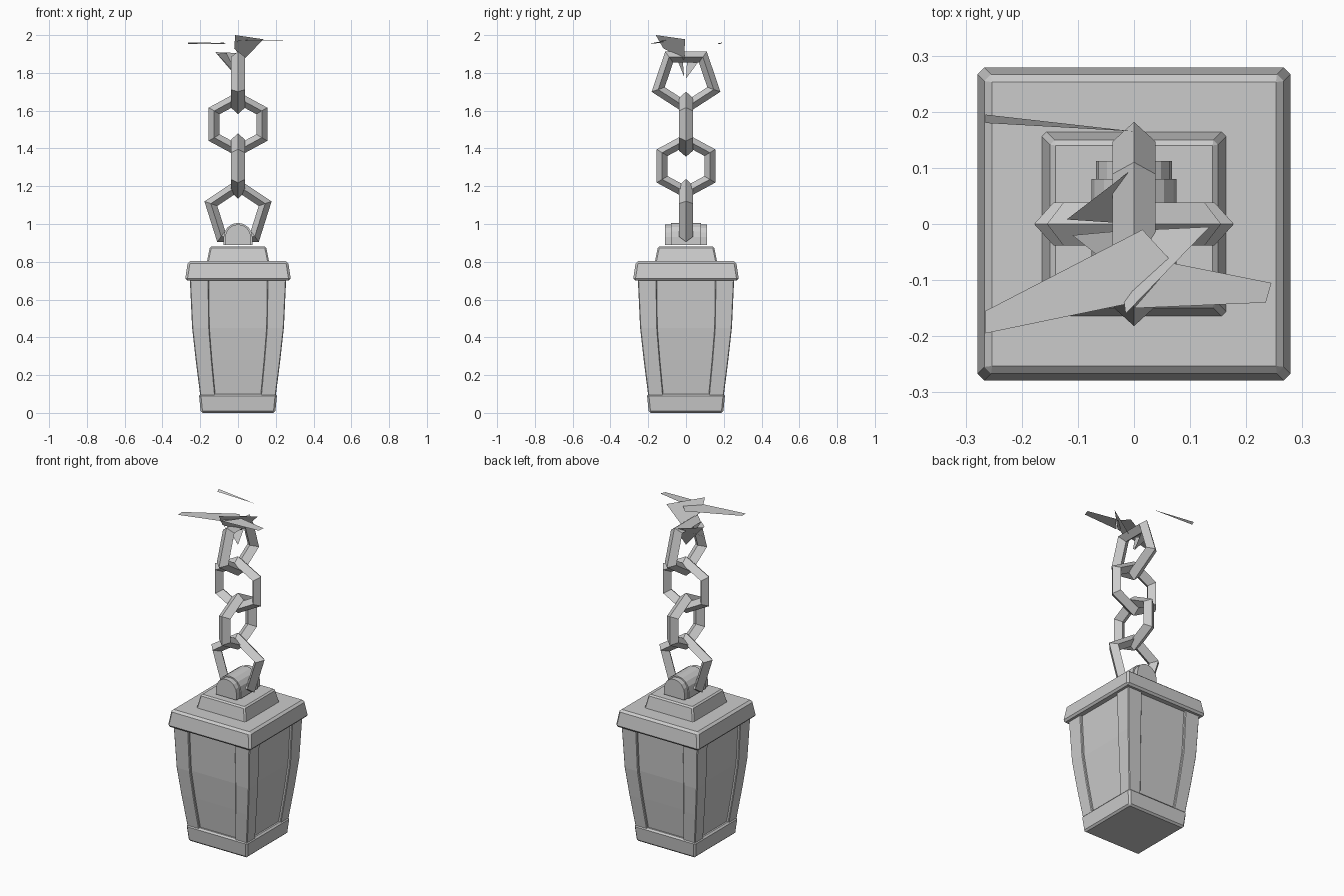
import bpy
import math
from mathutils import Vector

if "Cube" in bpy.data.objects:
    bpy.data.objects.remove(bpy.data.objects["Cube"])


def add_mesh(name, verts, faces, bevel=0):
    me = bpy.data.meshes.new(name)
    me.from_pydata([tuple(v) for v in verts], [], faces)
    me.validate()
    ob = bpy.data.objects.new(name, me)
    bpy.context.collection.objects.link(ob)
    if bevel:
        mod = ob.modifiers.new("edge_wear", 'BEVEL')
        mod.width = bevel
        mod.segments = 1
    return ob


def loft(name, rings, bevel=0):
    """Join equal-length rings into a capped solid."""
    n = len(rings[0])
    verts = [v for r in rings for v in r]
    faces = [tuple(reversed(range(n))), tuple(range(len(verts) - n, len(verts)))]
    for k in range(len(rings) - 1):
        for i in range(n):
            j = (i + 1) % n
            faces.append((k * n + i, k * n + j, (k + 1) * n + j, (k + 1) * n + i))
    return add_mesh(name, verts, faces, bevel)


def rect(x0, x1, y0, y1, z):
    return [(x0, y0, z), (x1, y0, z), (x1, y1, z), (x0, y1, z)]


def square_stack(name, steps, bevel=0):
    return loft(name, [rect(-h, h, -h, h, z) for h, z in steps], bevel)


# Lantern base, cap and top tier
square_stack("base", [(0.197, 0.0), (0.207, 0.10)], 0.01)
square_stack("cap", [(0.281, 0.70), (0.265, 0.803)], 0.012)
square_stack("top_tier", [(0.166, 0.795), (0.148, 0.882)], 0.008)

# Bulging glass body, slightly recessed behind the posts
profile = [(0.20, 0.09), (0.224, 0.28), (0.243, 0.45), (0.255, 0.71)]
square_stack("glass_body", [(h - 0.014, z) for h, z in profile])

# Four corner posts following the same profile
for sx in (-1, 1):
    for sy in (-1, 1):
        rings = []
        for h, z in profile:
            w = 0.08 + 0.02 * (z - 0.09) / 0.62
            xs = sorted((sx * h, sx * (h - w)))
            ys = sorted((sy * h, sy * (h - w)))
            rings.append(rect(*xs, *ys, z))
        loft("corner_post", rings, 0.004)


# Arched hanger on top
def arch(name, r, depth, z0, zc):
    pts = [(r, z0)] + [(r * math.cos(math.pi * i / 8), zc + r * math.sin(math.pi * i / 8))
                       for i in range(9)] + [(-r, z0)]
    loft(name, [[(x, y, z) for x, z in pts] for y in (depth, -depth)])


arch("hanger_sleeve", 0.076, 0.08, 0.89, 0.93)
arch("hanger_pin", 0.068, 0.112, 0.89, 0.93)


# Chain links: closed polygons with a diamond cross-section
def inset(pts, d):
    out = []
    for i, p in enumerate(pts):
        p = Vector(p)
        a = (p - Vector(pts[i - 1])).normalized()
        b = (Vector(pts[(i + 1) % len(pts)]) - p).normalized()
        na, nb = Vector((-a.y, a.x)), Vector((-b.y, b.x))
        m = (na + nb).normalized()
        out.append(p + m * (d / m.dot(na)))
    return out


def link(name, outline, along_x, t=0.058, w=0.038):
    outer, mid, inner = (inset(outline, d) for d in (0, t / 2, t))
    n = len(outline)
    verts = []
    for ring, off in ((outer, 0), (mid, w), (inner, 0), (mid, -w)):
        verts += [(u, off, z) if along_x else (-off, u, z) for u, z in ring]
    faces = []
    for k in range(4):
        for i in range(n):
            j, m = (i + 1) % n, (k + 1) % 4
            faces.append((k * n + i, m * n + i, m * n + j, k * n + j))
    add_mesh(name, verts, faces)


def hexagon(zc):
    return [(0, zc - 0.172), (0.155, zc - 0.088), (0.155, zc + 0.088),
            (0, zc + 0.172), (-0.155, zc + 0.088), (-0.155, zc - 0.088)]


link("chain_link_bottom", [(-0.11, 0.905), (0.11, 0.905), (0.178, 1.12),
                           (0, 1.238), (-0.178, 1.12)], True)
link("chain_link_lower", hexagon(1.307), False)
link("chain_link_upper", hexagon(1.528), True)
link("chain_link_top", [(0, 1.582), (0.182, 1.70), (0.11, 1.913),
                        (-0.11, 1.913), (-0.182, 1.70)], False)

# Torn fragments of the ceiling mount
shards = {
    "flat_shard": [(-0.265, -0.195, 1.955), (0, -0.14, 1.965), (0.07, -0.07, 1.965),
                   (0.015, -0.01, 1.965), (-0.265, -0.155, 1.957)],
    "upright_shard": [(-0.015, -0.16, 2.0), (0.135, -0.005, 1.978),
                      (0.03, -0.01, 1.87), (-0.02, -0.12, 1.93)],
    "side_shard": [(0.0, -0.15, 1.97), (0.235, -0.14, 1.972),
                   (0.245, -0.105, 1.975), (0.07, -0.07, 1.975)],
    "thin_shard": [(-0.265, 0.18, 1.952), (0, 0.165, 1.955), (-0.265, 0.195, 1.962)],
    "back_splinter": [(0, 0.1, 1.905), (-0.12, 0.008, 1.91), (0, 0.0, 1.77)],
    "front_splinter": [(-0.11, -0.02, 1.9), (-0.06, -0.06, 1.905), (0, -0.01, 1.78)],
}
for name, pts in shards.items():
    add_mesh(name, pts, [tuple(range(len(pts)))])
